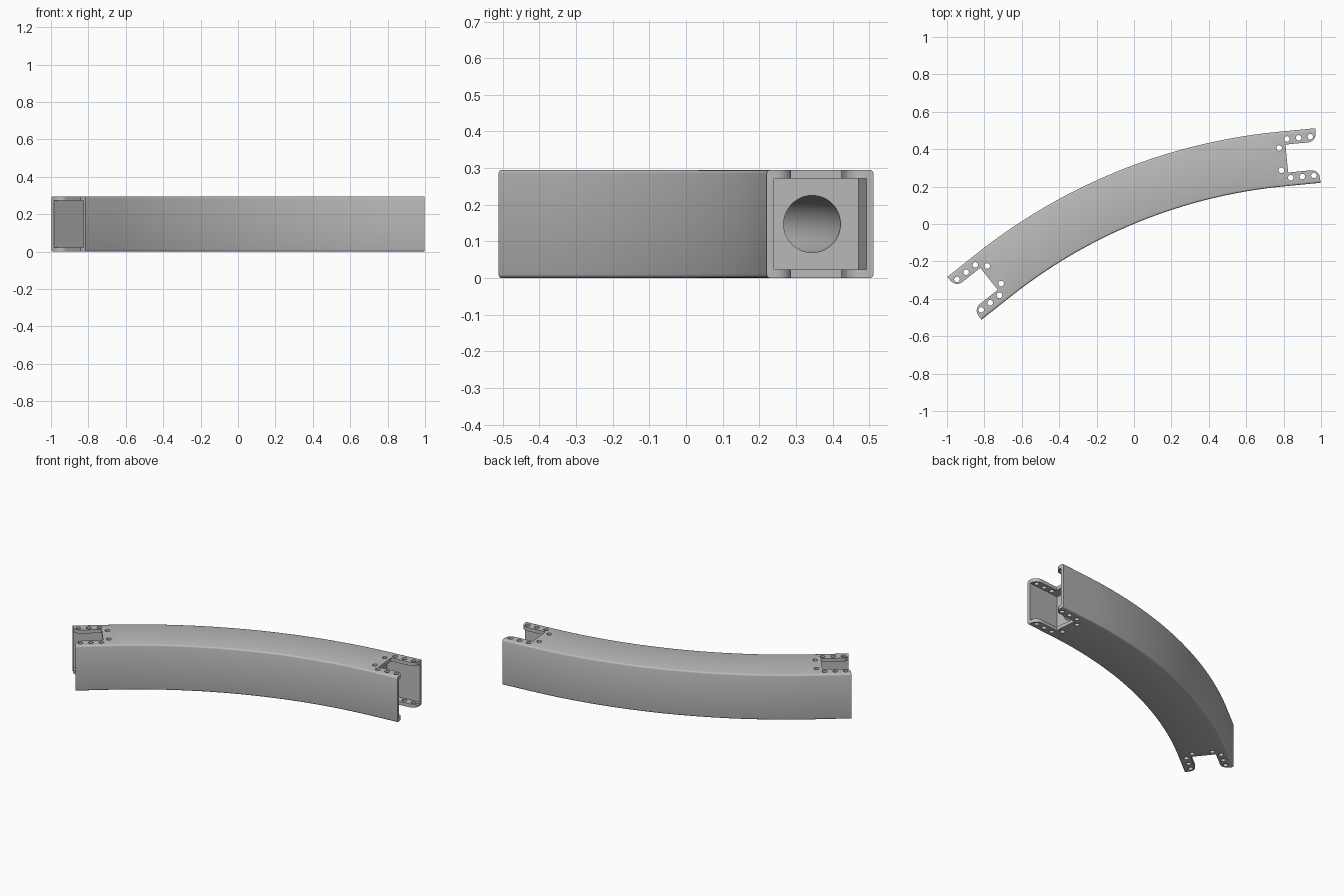
import bpy, bmesh
from math import sin, cos, pi, radians
from mathutils import Matrix, Vector

cube = bpy.data.objects.get("Cube")
if cube:
    bpy.data.objects.remove(cube)

# Beam dimensions
WIDTH, HEIGHT = 0.293, 0.295
HALF_TURN, STUB = radians(16.45), 0.2
HALF_CHORD = 1.0187
RADIUS = (HALF_CHORD - STUB * cos(HALF_TURN)) / sin(HALF_TURN)
CENTRE_V = STUB * sin(HALF_TURN) - RADIUS * cos(HALF_TURN)
PLACE = Matrix.Translation((0.0385, -0.0155, 0)) @ Matrix.Rotation(radians(22), 4, 'Z')
POCKET, NOTCH, WALL, PLATE = 0.225, 0.167, 0.02, 0.023


def station(t, extra=0.0):
    """Point and side normal of the centre line at turn t, pushed along the tangent."""
    tangent = Vector((cos(t), -sin(t), 0))
    normal = Vector((sin(t), cos(t), 0))
    return Vector((0, CENTRE_V, 0)) + normal * RADIUS + tangent * extra, normal


def finish(bm, name):
    bmesh.ops.recalc_face_normals(bm, faces=bm.faces)
    bm.transform(PLACE)
    mesh = bpy.data.meshes.new(name)
    bm.to_mesh(mesh)
    bm.free()
    obj = bpy.data.objects.new(name, mesh)
    bpy.context.collection.objects.link(obj)
    return obj


def sweep(name, profile, stub, steps=40):
    """Sweep a closed (side, height) profile along stub, arc, stub."""
    path = [station(-HALF_TURN, -stub)]
    path += [station(HALF_TURN * (2 * i / steps - 1)) for i in range(steps + 1)]
    path.append(station(HALF_TURN, stub))
    bm = bmesh.new()
    rings = [[bm.verts.new(p + n * side + Vector((0, 0, z))) for side, z in profile]
             for p, n in path]
    count = len(profile)
    for a, b in zip(rings, rings[1:]):
        for i in range(count):
            j = (i + 1) % count
            bm.faces.new((a[i], a[j], b[j], b[i]))
    bm.faces.new(rings[0])
    bm.faces.new(rings[-1])
    return finish(bm, name)


def prism(bm, end, outline, z0, z1):
    """Upright prism from (distance past the end, side) points at one beam end."""
    loops = []
    for z in (z0, z1):
        loop = []
        for along, side in outline:
            p, n = station(end * HALF_TURN, end * (STUB + along))
            loop.append(bm.verts.new(p + n * side + Vector((0, 0, z))))
        loops.append(loop)
    low, high = loops
    bm.faces.new(low)
    bm.faces.new(high)
    for i in range(len(low)):
        j = (i + 1) % len(low)
        bm.faces.new((low[i], low[j], high[j], high[i]))


def circle(x, y, r, sides):
    return [(x + r * cos(2 * pi * i / sides), y + r * sin(2 * pi * i / sides))
            for i in range(sides)]


# Beam body with small rounded long edges
r = 0.01
profile = []
for k, (sx, sz) in enumerate(((1, 1), (-1, 1), (-1, -1), (1, -1))):
    cx, cz = sx * (WIDTH / 2 - r), HEIGHT / 2 + sz * (HEIGHT / 2 - r)
    for i in range(4):
        a = (k + i / 3) * pi / 2
        profile.append((cx + r * cos(a), cz + r * sin(a)))
beam = sweep("curved_beam", profile, STUB)

# Square pockets in both ends
bm = bmesh.new()
inner = WIDTH / 2 - WALL
for end in (-1, 1):
    box = [(-POCKET, -inner), (0.05, -inner), (0.05, inner), (-POCKET, inner)]
    prism(bm, end, box, PLATE, HEIGHT - PLATE)
pockets = finish(bm, "pocket_cutter")

# Notches with rounded flange tips, and bolt holes
bm = bmesh.new()
half, tip = 0.075, 0.045
edge = [(-NOTCH, half)]
for i in range(9):
    a = i / 8 * pi / 2
    edge.append((-tip + tip * sin(a), half + tip - tip * cos(a)))
edge.append((0.05, half + tip))
notch = edge + [(x, -y) for x, y in reversed(edge)]
bolts = [(-0.031, 0.104), (-0.093, 0.104), (-0.156, 0.104), (-0.202, 0.06)]
for end in (-1, 1):
    prism(bm, end, notch, -0.1, HEIGHT + 0.1)
    for x, y in bolts:
        for side in (-1, 1):
            prism(bm, end, circle(x, side * y, 0.015, 20), -0.1, HEIGHT + 0.1)
notches = finish(bm, "notch_cutter")

# Round bore that follows the curve
bore = sweep("bore_cutter", circle(0, HEIGHT / 2, 0.078, 48), STUB - 0.08)

# Cut everything out of the beam
bpy.ops.object.select_all(action='DESELECT')
bpy.context.view_layer.objects.active = beam
beam.select_set(True)
for cutter in (pockets, notches, bore):
    cutter.hide_render = True
    mod = beam.modifiers.new("cut", 'BOOLEAN')
    mod.operation, mod.solver, mod.object = 'DIFFERENCE', 'EXACT', cutter
    bpy.ops.object.modifier_apply(modifier=mod.name)
    bpy.data.objects.remove(cutter)
bpy.ops.object.shade_smooth_by_angle(angle=radians(35))

# Plain grey metal
grey = bpy.data.materials.new("grey_metal")
grey.use_nodes = True
colour = (0.5, 0.5, 0.5, 1)
grey.diffuse_color = colour
grey.node_tree.nodes["Principled BSDF"].inputs["Base Color"].default_value = colour
beam.data.materials.clear()
beam.data.materials.append(grey)
